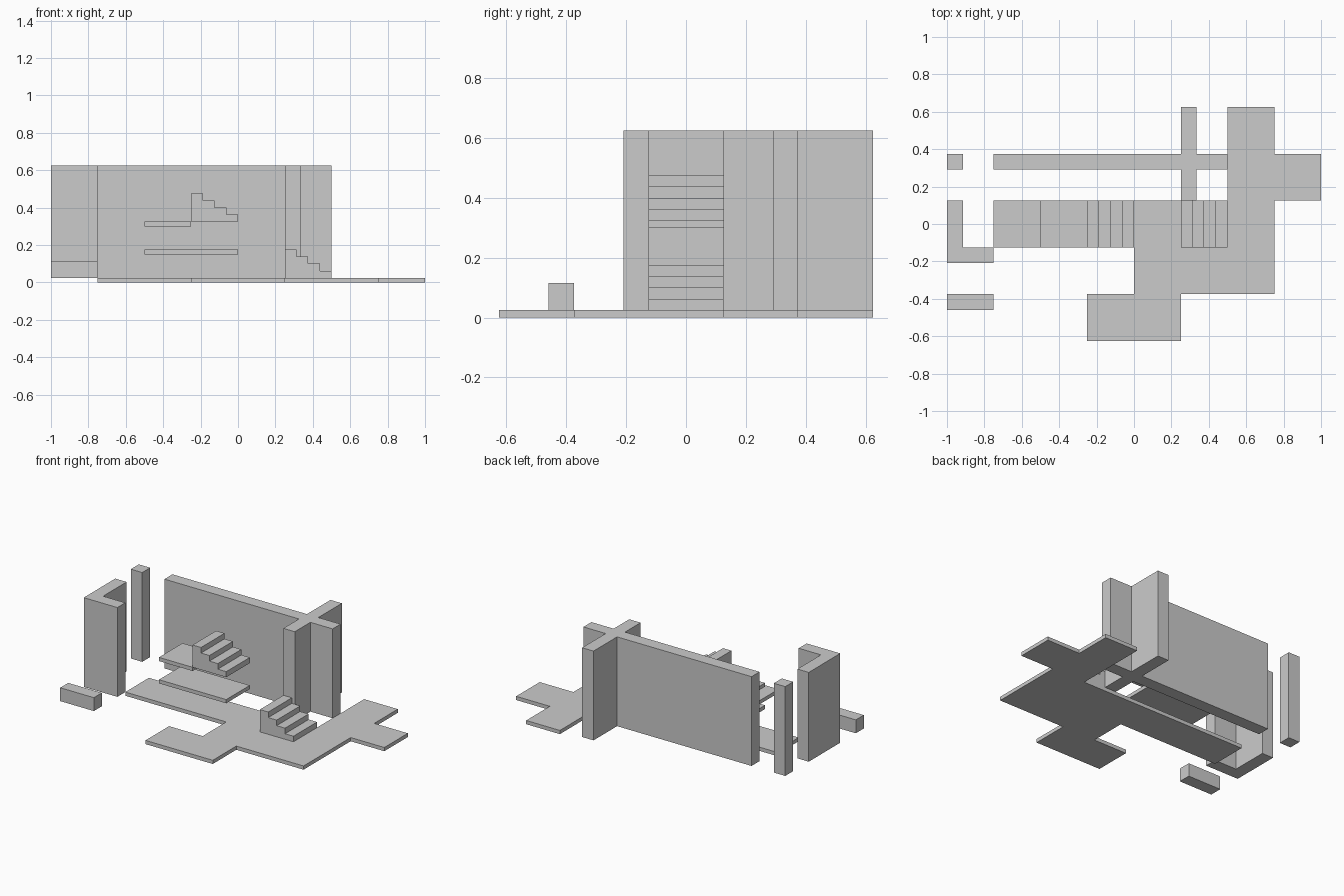
import bpy, bmesh
from mathutils import Vector

if "Cube" in bpy.data.objects:
    bpy.data.objects.remove(bpy.data.objects["Cube"])

C = 0.25            # plan grid cell
T = 0.0845          # wall thickness
F = 0.025           # floor thickness
H = 0.625           # wall top
E = C / 2           # half cell


def extrude(name, points, offset):
    """Closed flat outline swept along an offset vector."""
    bm = bmesh.new()
    face = bm.faces.new([bm.verts.new(p) for p in points])
    res = bmesh.ops.extrude_face_region(bm, geom=[face])
    verts = [v for v in res["geom"] if isinstance(v, bmesh.types.BMVert)]
    bmesh.ops.translate(bm, verts=verts, vec=Vector(offset))
    bmesh.ops.recalc_face_normals(bm, faces=bm.faces)
    mesh = bpy.data.meshes.new(name)
    bm.to_mesh(mesh)
    bm.free()
    ob = bpy.data.objects.new(name, mesh)
    bpy.context.collection.objects.link(ob)
    return ob


def plan(name, outline, z0, z1):
    return extrude(name, [(x, y, z0) for x, y in outline], (0, 0, z1 - z0))


def box(name, x0, x1, y0, y1, z0, z1):
    return plan(name, [(x0, y0), (x1, y0), (x1, y1), (x0, y1)], z0, z1)


def stairs(name, x0, z0, steps=4):
    """One-cell flight descending towards +x."""
    run, rise = C / steps, 0.15 / steps
    pts = [(x0, -E, z0)]
    for i in range(steps):
        z = z0 + rise * (steps - i)
        pts += [(x0 + run * i, -E, z), (x0 + run * (i + 1), -E, z)]
    pts.append((x0 + C, -E, z0))
    return extrude(name, pts, (0, C, 0))


# Ground floor slab
plan("floor", [(-.75, -E), (0, -E), (0, -.375), (-.25, -.375), (-.25, -.625),
               (.25, -.625), (.25, -.375), (.75, -.375), (.75, E), (1, E),
               (1, .375), (.75, .375), (.75, .625), (.5, .625), (.5, E),
               (-.75, E)], 0, F)

# Raised landings
box("lower_landing", -.5, 0, -E, E, .15, .175)
box("upper_landing", -.5, -.25, -E, E, .30, .325)

# Flights of steps
stairs("lower_stairs", .25, F)
stairs("upper_stairs", -.25, .325)

# Long back wall crossed by a short wall
a, b, c, d = .25, .25 + T, .375 - T, .375
plan("cross_wall", [(-.75, c), (a, c), (a, E), (b, E), (b, c), (.5, c),
                    (.5, d), (b, d), (b, .625), (a, .625), (a, d),
                    (-.75, d)], F, H)

# Left side: corner wall, pillar and low wall
plan("corner_wall", [(-1, -E - T), (-.75, -E - T), (-.75, -E), (-1 + T, -E),
                     (-1 + T, E), (-1, E)], F, H)
box("pillar", -1, -1 + T, c, d, F, H)
box("low_wall", -1, -.75, -.375 - T, -.375, F, .115)
